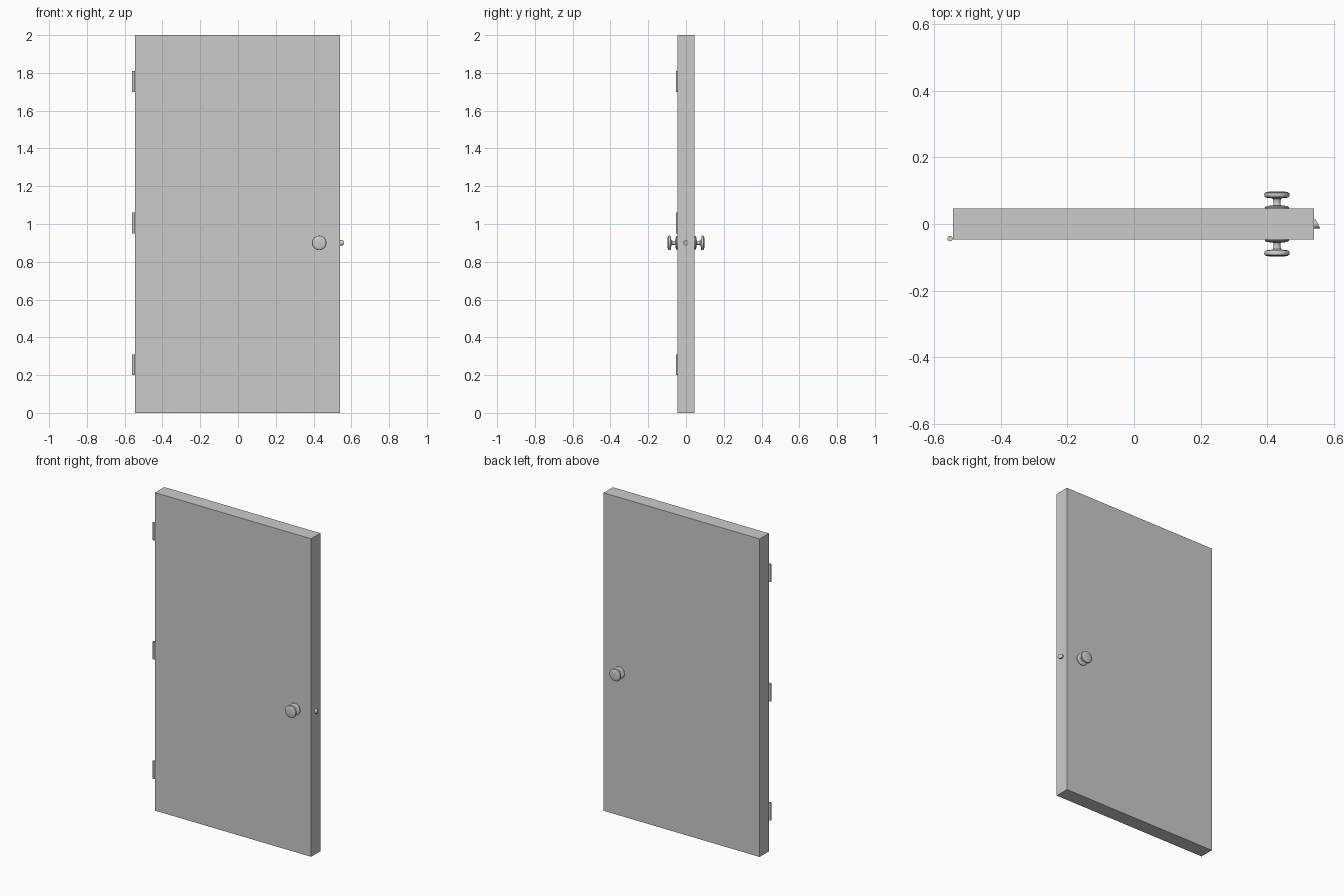
import bpy, bmesh, math
from mathutils import Matrix

if "Cube" in bpy.data.objects:
    bpy.data.objects.remove(bpy.data.objects["Cube"])


def finish(bm, name, smooth=True):
    bmesh.ops.recalc_face_normals(bm, faces=bm.faces)
    me = bpy.data.meshes.new(name)
    bm.to_mesh(me)
    bm.free()
    ob = bpy.data.objects.new(name, me)
    bpy.context.collection.objects.link(ob)
    if smooth:
        bpy.ops.object.select_all(action='DESELECT')
        ob.select_set(True)
        bpy.context.view_layer.objects.active = ob
        bpy.ops.object.shade_smooth_by_angle(angle=math.radians(35))
    return ob


def cylinder(bm, radius, depth, matrix, segments=24):
    return bmesh.ops.create_cone(bm, cap_ends=True, segments=segments, radius1=radius,
                                 radius2=radius, depth=depth, matrix=matrix)["verts"]


def lathe_y(name, profile, x, z, side, segments=32):
    """Spin (radius, y) points around the y axis; side is -1 or 1."""
    bm = bmesh.new()
    vs = [bm.verts.new((r, y, 0)) for r, y in profile]
    edges = [bm.edges.new(p) for p in zip(vs, vs[1:])]
    bmesh.ops.spin(bm, geom=vs + edges, cent=(0, 0, 0), axis=(0, 1, 0),
                   angle=math.tau, steps=segments)
    bmesh.ops.remove_doubles(bm, verts=bm.verts, dist=1e-5)
    for v in bm.verts:
        v.co = (v.co.x + x, v.co.y * side, v.co.z + z)
    return finish(bm, name)


# Door slab
bm = bmesh.new()
bmesh.ops.create_cube(bm, size=1, matrix=Matrix.Translation((-0.002, 0, 1))
                      @ Matrix.Diagonal((1.086, 0.092, 2, 1)))
finish(bm, "door_panel", smooth=False)

# Hinge barrels on the front left edge
for label, z in (("lower", 0.255), ("middle", 1.005), ("upper", 1.755)):
    bm = bmesh.new()
    cylinder(bm, 0.008, 0.11, Matrix.Translation((-0.553, -0.044, z)))
    finish(bm, "hinge_" + label)

# Round knobs with rose and neck, both sides
knob = [(0, 0.04), (0.036, 0.04), (0.036, 0.050), (0.032, 0.0535), (0.024, 0.055),
        (0.013, 0.055), (0.011, 0.058), (0.0105, 0.068), (0.012, 0.075), (0.017, 0.078),
        (0.028, 0.0785), (0.034, 0.080), (0.0375, 0.084), (0.0385, 0.0885),
        (0.037, 0.093), (0.032, 0.096), (0.022, 0.0975), (0, 0.098)]
for label, side in (("front", -1), ("back", 1)):
    lathe_y("knob_" + label, knob, 0.43, 0.9, side)

# Latch bolt: cylinder with a slanted end
bm = bmesh.new()
rot = Matrix.Rotation(math.pi / 2, 4, 'Y')
for v in cylinder(bm, 0.014, 0.03, Matrix.Translation((0.545, 0, 0.9)) @ rot):
    if v.co.x > 0.545:
        v.co.x = 0.5535 - 0.5 * v.co.y
finish(bm, "latch_bolt")
